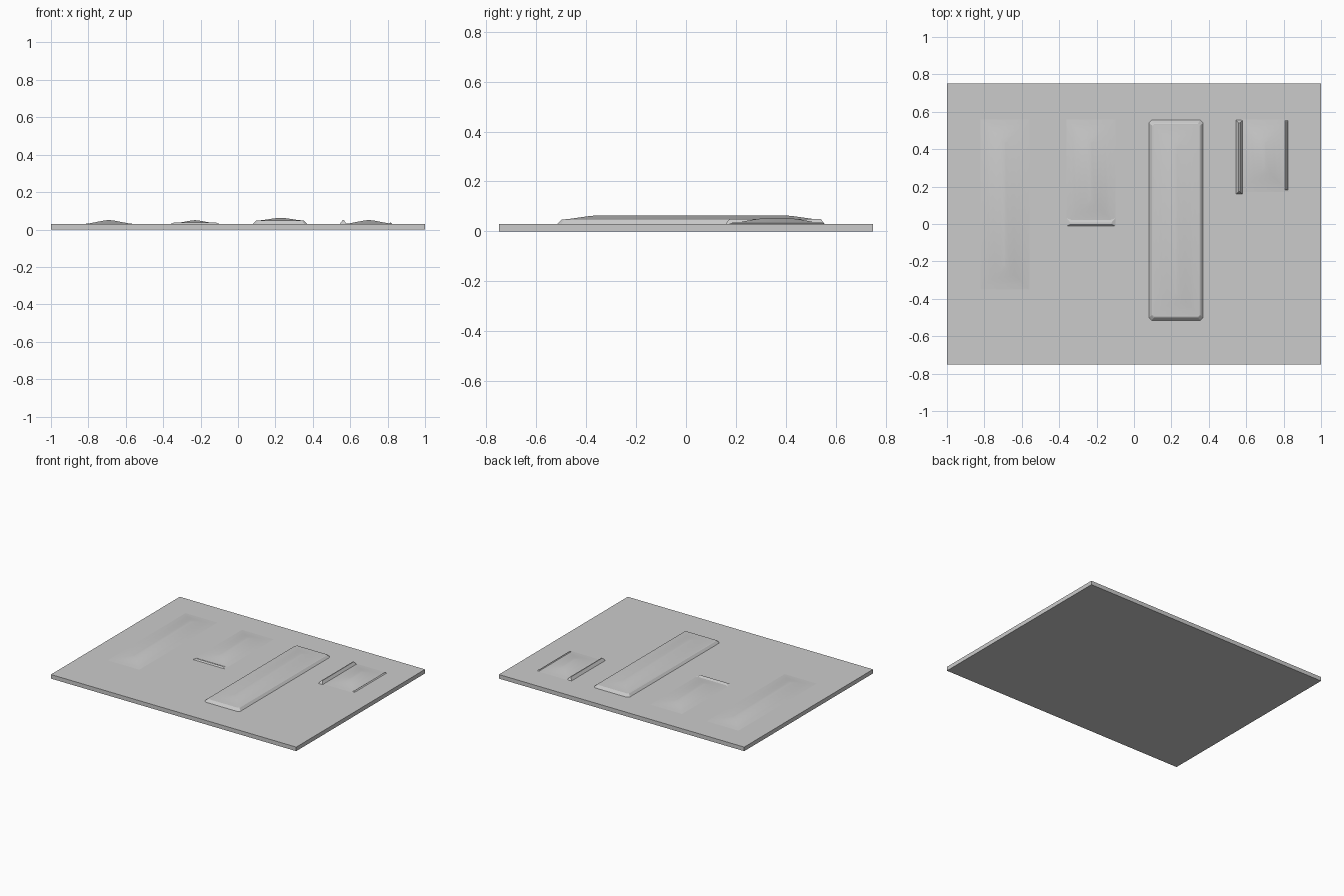
import bpy
import bmesh
import math

cube = bpy.data.objects.get("Cube")
if cube:
    bpy.data.objects.remove(cube, do_unlink=True)

grey = bpy.data.materials.new("plain grey")
grey.use_nodes = True
colour = (0.6, 0.6, 0.6, 1)
grey.diffuse_color = colour
grey.node_tree.nodes["Principled BSDF"].inputs["Base Color"].default_value = colour

TOP = 0.03  # upper surface of the plate


def rect(x0, x1, y0, y1, inset, z, cut=0):
    """Inset rectangle outline, with optional cut corners."""
    x0, x1, y0, y1 = x0 + inset, x1 - inset, y0 + inset, y1 - inset
    if not cut:
        return [(x0, y0, z), (x1, y0, z), (x1, y1, z), (x0, y1, z)]
    return [(x0 + cut, y0, z), (x1 - cut, y0, z), (x1, y0 + cut, z), (x1, y1 - cut, z),
            (x1 - cut, y1, z), (x0 + cut, y1, z), (x0, y1 - cut, z), (x0, y0 + cut, z)]


def loft(name, rings, smooth_angle=0):
    """Skin a stack of matching outlines and cap both ends."""
    bm = bmesh.new()
    loops = [[bm.verts.new(p) for p in ring] for ring in rings]
    n = len(loops[0])
    for a, b in zip(loops, loops[1:]):
        for i in range(n):
            j = (i + 1) % n
            bm.faces.new((a[i], a[j], b[j], b[i]))
    bm.faces.new(loops[0][::-1])
    bm.faces.new(loops[-1])
    bmesh.ops.recalc_face_normals(bm, faces=bm.faces)
    mesh = bpy.data.meshes.new(name)
    bm.to_mesh(mesh)
    bm.free()
    mesh.materials.append(grey)
    obj = bpy.data.objects.new(name, mesh)
    bpy.context.collection.objects.link(obj)
    if smooth_angle:
        bpy.ops.object.select_all(action="DESELECT")
        obj.select_set(True)
        bpy.context.view_layer.objects.active = obj
        bpy.ops.object.shade_smooth_by_angle(angle=math.radians(smooth_angle))
    return obj


def mound(name, x0, x1, y0, y1, base, height):
    """Soft hipped ridge that eases in at its foot and crest."""
    half = (x1 - x0) / 2
    rings = [rect(x0, x1, y0, y1, 0, base - 0.005)]
    for t in (0, 0.2, 0.4, 0.6, 0.8, 0.98):
        rise = 0.5 * t + 0.5 * t * t * (3 - 2 * t)
        rings.append(rect(x0, x1, y0, y1, half * t, base + height * rise))
    return loft(name, rings, 40)


# Base plate
loft("base_plate", [rect(-1, 1, -0.75, 0.75, 0, z) for z in (0, TOP)])

# Soft raised bars
mound("long_raised_bar", -0.82, -0.56, -0.35, 0.56, TOP, 0.021)
mound("short_raised_bar", -0.36, -0.10, 0.0, 0.56, TOP, 0.02)
mound("small_raised_block", 0.57, 0.83, 0.17, 0.56, TOP, 0.021)

# Tall bar on a bevelled plinth
plinth = (0.08, 0.37, -0.515, 0.555)
loft("plinth", [rect(*plinth, 0, TOP - 0.005, 0.015), rect(*plinth, 0, TOP, 0.015),
                rect(*plinth, 0.015, 0.046, 0.012), rect(*plinth, 0.02, 0.048, 0.008)])
mound("plinth_ridge", 0.105, 0.35, -0.49, 0.53, 0.048, 0.015)

# Narrow edge lips beside the smaller bars
loft("short_bar_lip", [rect(-0.36, -0.10, -0.012, 0.03, 0, TOP - 0.005),
                       rect(-0.36, -0.10, -0.012, 0.03, 0, TOP),
                       [(-0.34, -0.002, 0.038), (-0.12, -0.002, 0.038),
                        (-0.12, 0.008, 0.038), (-0.34, 0.008, 0.038)]])
block_lip = (0.545, 0.58, 0.16, 0.555)
loft("block_left_lip", [rect(*block_lip, 0, TOP - 0.005), rect(*block_lip, 0, TOP),
                        rect(*block_lip, 0.014, 0.05)])
loft("block_right_lip", [rect(0.805, 0.825, 0.18, 0.555, 0, TOP - 0.005),
                         rect(0.805, 0.825, 0.18, 0.555, 0, TOP),
                         rect(0.805, 0.825, 0.18, 0.555, 0.008, 0.037)])
